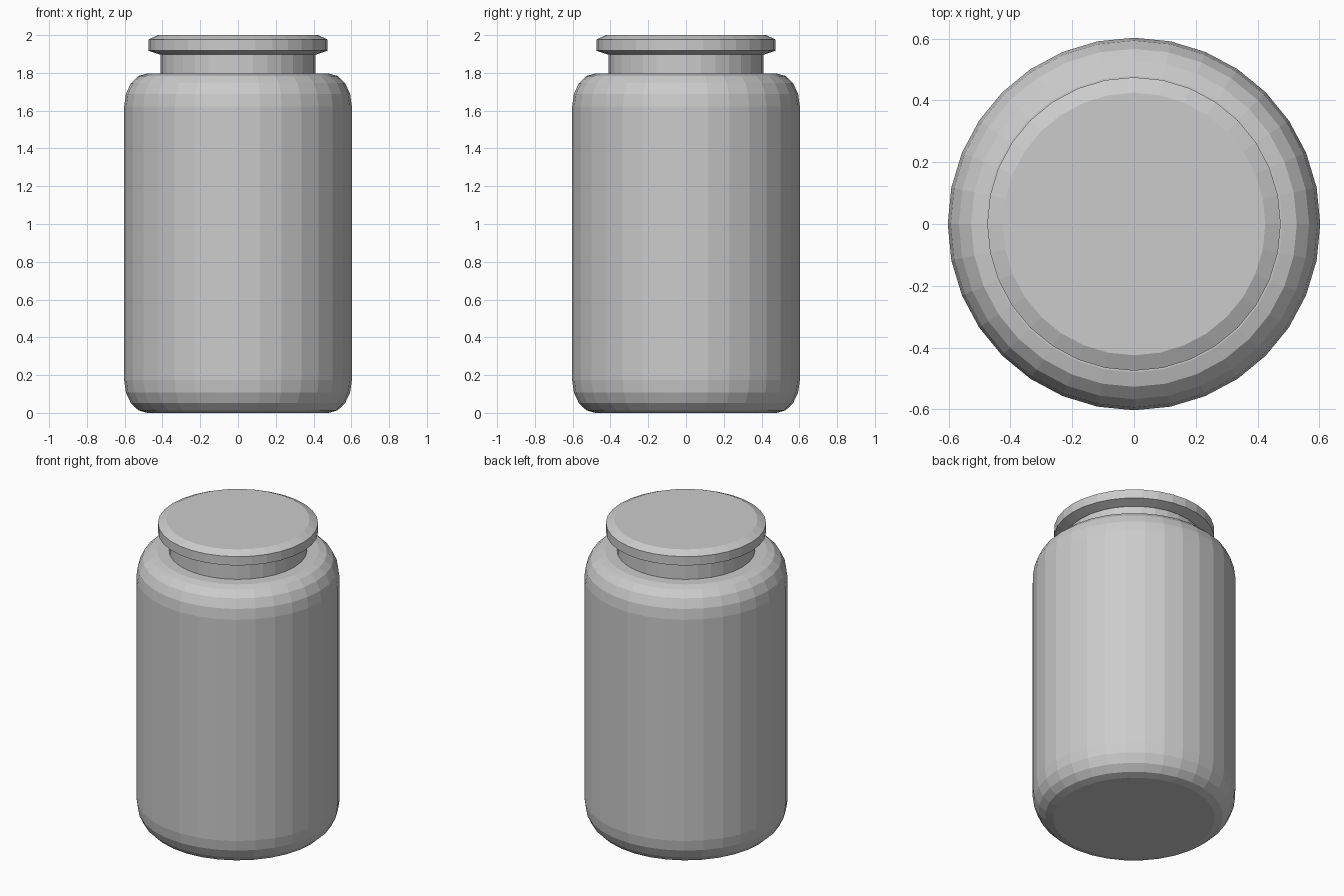
import bpy, bmesh
from math import cos, sin, pi

if "Cube" in bpy.data.objects:
    bpy.data.objects.remove(bpy.data.objects["Cube"])

SIDES = 32


def lathe(name, profile):
    """Turn an (r, z) profile, bottom to top, into a closed flat-faced solid."""
    bm = bmesh.new()
    rings = [[bm.verts.new((r * cos(2 * pi * i / SIDES), r * sin(2 * pi * i / SIDES), z))
              for i in range(SIDES)] for r, z in profile]
    for low, high in zip(rings, rings[1:]):
        for i in range(SIDES):
            j = (i + 1) % SIDES
            bm.faces.new((low[i], low[j], high[j], high[i]))
    bm.faces.new(rings[0][::-1])
    bm.faces.new(rings[-1])
    mesh = bpy.data.meshes.new(name)
    bm.to_mesh(mesh)
    bm.free()
    obj = bpy.data.objects.new(name, mesh)
    bpy.context.collection.objects.link(obj)
    return obj


# Jar: rounded bottom and shoulder, then a straight neck
FLAT, ROUND_R, ROUND_Z, TOP = 0.48, 0.123, 0.175, 1.797
STEPS = 4
curve = [(FLAT + ROUND_R * sin(k * pi / 2 / STEPS),
          ROUND_Z * (1 - cos(k * pi / 2 / STEPS))) for k in range(STEPS + 1)]
shoulder = [(r, TOP - z) for r, z in reversed(curve)]
lathe("jar_body", curve + shoulder + [(0.41, TOP), (0.41, 1.898)])

# Lid: flat disc with chamfered rims
lathe("lid", [(0.415, 1.898), (0.475, 1.918), (0.475, 1.976), (0.425, 2.0)])
